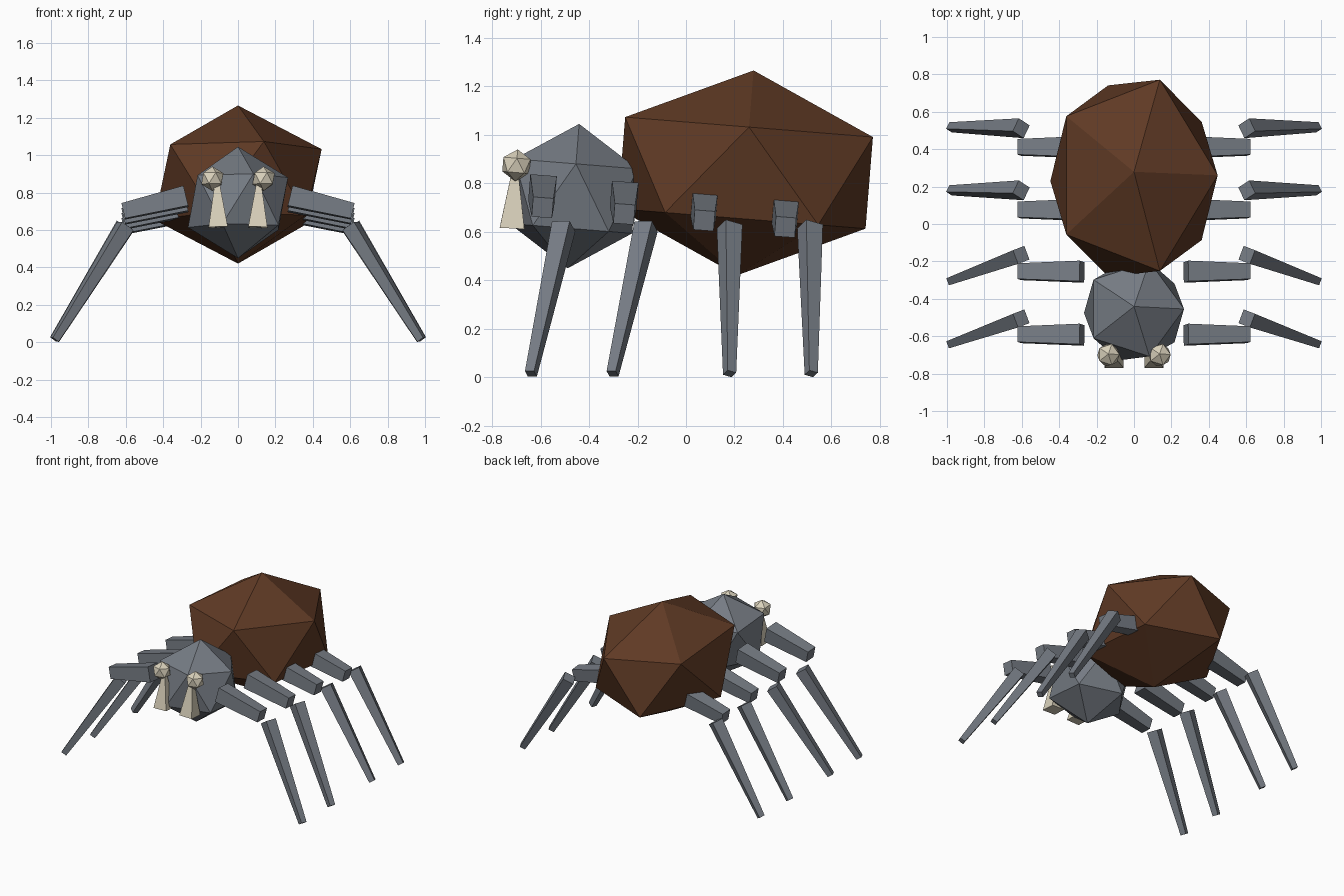
import bpy, bmesh, math
from mathutils import Vector

old = bpy.data.objects.get("Cube")
if old:
    bpy.data.objects.remove(old, do_unlink=True)

TILT = math.radians(-4.6)  # the whole body leans slightly back


def material(name, rgb):
    mat = bpy.data.materials.new(name)
    mat.use_nodes = True
    mat.diffuse_color = (*rgb, 1)
    mat.node_tree.nodes["Principled BSDF"].inputs["Base Color"].default_value = (*rgb, 1)
    return mat


GREY = material("slate grey", (0.18, 0.20, 0.23))
BROWN = material("dark brown", (0.115, 0.042, 0.018))
BONE = material("bone", (0.70, 0.64, 0.50))


def ball(name, centre, radii, mat):
    """Faceted twenty-sided ball stretched to the given radii."""
    bpy.ops.mesh.primitive_ico_sphere_add(subdivisions=1, radius=1, location=centre,
                                          rotation=(TILT, 0, 0))
    obj = bpy.context.object
    obj.name = name
    obj.scale = radii
    obj.data.materials.append(mat)
    return obj


def tapered_bar(name, start, end, start_half, end_half, side, mat):
    """Square bar between two points; side sets how the section is turned."""
    start, end = Vector(start), Vector(end)
    axis = (end - start).normalized()
    side = Vector(side)
    side = (side - axis * side.dot(axis)).normalized()
    up = axis.cross(side)
    bm = bmesh.new()
    rings = []
    for point, half in ((start, start_half), (end, end_half)):
        rings.append([bm.verts.new(point + half * (a * side + b * up))
                      for a, b in ((1, 1), (-1, 1), (-1, -1), (1, -1))])
    for ring in rings:
        bm.faces.new(ring)
    for i in range(4):
        j = (i + 1) % 4
        bm.faces.new((rings[0][i], rings[0][j], rings[1][j], rings[1][i]))
    bmesh.ops.recalc_face_normals(bm, faces=bm.faces)
    mesh = bpy.data.meshes.new(name)
    bm.to_mesh(mesh)
    bm.free()
    obj = bpy.data.objects.new(name, mesh)
    bpy.context.collection.objects.link(obj)
    mesh.materials.append(mat)
    return obj


# Body
ball("abdomen", (0, 0.245, 0.843), (0.5, 0.603, 0.424), BROWN)
ball("head", (0, -0.465, 0.747), (0.299, 0.299, 0.299), GREY)

# Per leg: name, thigh y, knee y, foot y, turn of the shin section in degrees
LEGS = (
    ("front", -0.592, -0.505, -0.64, -21),
    ("mid_front", -0.255, -0.165, -0.303, -21),
    ("mid_back", 0.075, 0.18, 0.18, 33),
    ("back", 0.41, 0.512, 0.517, 33),
)

for label, s in (("left", 1), ("right", -1)):
    # Eyes and fangs
    ball(f"eye_{label}", (s * 0.137, -0.70, 0.874), (0.066,) * 3, BONE)
    tapered_bar(f"fang_{label}", (s * 0.106, -0.718, 0.615), (s * 0.112, -0.704, 0.88),
                0.051, 0.008, (1, 0, 0), BONE)

    # Legs, each a thigh and a separate shin
    for name, thigh_y, knee_y, foot_y, turn in LEGS:
        drop = math.tan(TILT) * (thigh_y + 0.592)
        tapered_bar(f"{name}_thigh_{label}", (s * 0.278, thigh_y, 0.78 + drop),
                    (s * 0.613, thigh_y, 0.70 + drop), 0.055, 0.042,
                    (0, math.cos(TILT), math.sin(TILT)), GREY)
        a = math.radians(turn)
        tapered_bar(f"{name}_shin_{label}", (s * 0.603, knee_y, 0.622),
                    (s * 0.981, foot_y, 0.014), 0.039, 0.02,
                    (-s * math.sin(a), math.cos(a), 0), GREY)
